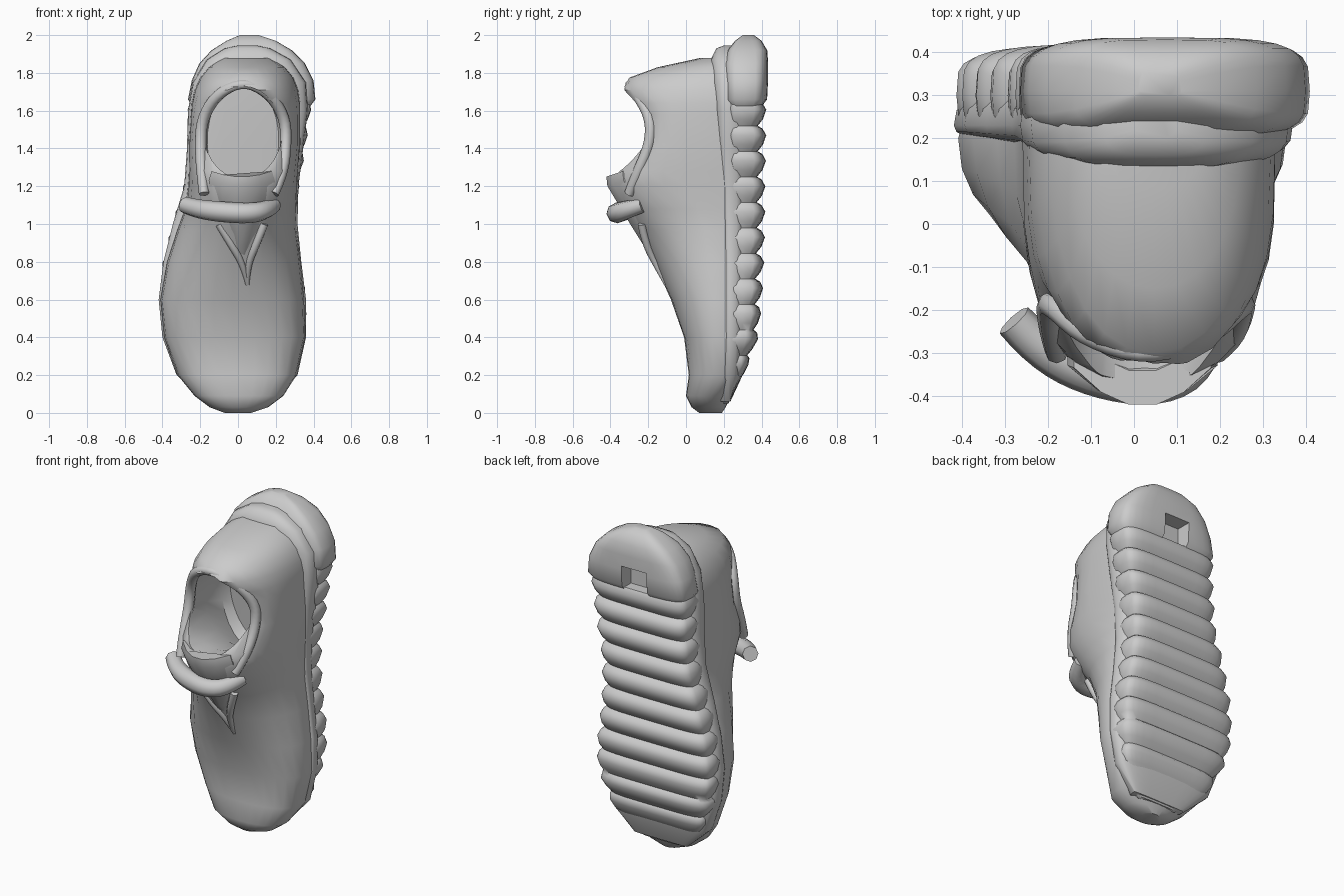
import bpy, bmesh, math

if "Cube" in bpy.data.objects:
    bpy.data.objects.remove(bpy.data.objects["Cube"])


def smooth(ob, angle):
    bpy.ops.object.select_all(action='DESELECT')
    ob.select_set(True)
    bpy.context.view_layer.objects.active = ob
    bpy.ops.object.shade_smooth_by_angle(angle=math.radians(angle))


def loft(name, rings, angle=45):
    """Skin a list of closed rings and cap both ends."""
    bm = bmesh.new()
    vs = [[bm.verts.new(p) for p in r] for r in rings]
    n = len(rings[0])
    for a, b in zip(vs, vs[1:]):
        for i in range(n):
            j = (i + 1) % n
            bm.faces.new((a[i], a[j], b[j], b[i]))
    bm.faces.new(vs[0])
    bm.faces.new(vs[-1])
    bmesh.ops.recalc_face_normals(bm, faces=bm.faces)
    me = bpy.data.meshes.new(name)
    bm.to_mesh(me)
    bm.free()
    ob = bpy.data.objects.new(name, me)
    bpy.context.collection.objects.link(ob)
    smooth(ob, angle)
    return ob


def ring(z, xl, xr, yt, yb, ym, e, n=28):
    """Superellipse slice at height z, with separate upper and lower halves."""
    pts = []
    for i in range(n):
        t = 2 * math.pi * i / n
        c, s = math.cos(t), math.sin(t)
        u = math.copysign(abs(c) ** (2 / e), c)
        v = abs(s) ** (2 / e)
        y = ym - (ym - yt) * v if s > 0 else ym + (yb - ym) * v
        pts.append(((xl + xr) / 2 + (xr - xl) / 2 * u, y, z))
    return pts


def cut(ob, cutter, angle=45):
    m = ob.modifiers.new("cut", 'BOOLEAN')
    m.operation, m.object, m.solver = 'DIFFERENCE', cutter, 'EXACT'
    bpy.context.view_layer.objects.active = ob
    bpy.ops.object.modifier_apply(modifier="cut")
    bpy.data.objects.remove(cutter)
    smooth(ob, angle)


def tube(name, pts, radius):
    """Rounded band along a smooth path; each point is x, y, z, thickness."""
    cu = bpy.data.curves.new(name, 'CURVE')
    cu.dimensions = '3D'
    cu.bevel_depth, cu.bevel_resolution, cu.use_fill_caps = radius, 2, True
    sp = cu.splines.new('NURBS')
    sp.points.add(len(pts) - 1)
    for p, q in zip(sp.points, pts):
        p.co = (*q[:3], 1)
        p.radius = q[3]
    sp.order_u, sp.use_endpoint_u, sp.resolution_u = 3, True, 4
    ob = bpy.data.objects.new(name, cu)
    bpy.context.collection.objects.link(ob)
    return ob


# Upper: slices from toe to heel (z, x left, x right, y top, y bottom, roundness)
upper = loft("upper", [ring(z, a, b, t, u, 0.2 if z > .1 else 0.13, e) for z, a, b, t, u, e in [
    (0.0, -.07, .07, .07, .19, 2), (.03, -.15, .16, .03, .21, 2.2),
    (.09, -.23, .24, .0, .24, 2.4), (.2, -.32, .31, .015, .29, 2.5),
    (.4, -.39, .355, -.01, .31, 2.4), (.6, -.41, .35, -.08, .32, 2.2),
    (.8, -.375, .33, -.17, .32, 2.0), (.97, -.32, .31, -.26, .32, 2.0),
    (1.08, -.28, .31, -.33, .32, 2.2), (1.2, -.265, .315, -.38, .32, 2.7),
    (1.28, -.26, .32, -.36, .32, 3), (1.42, -.26, .33, -.24, .32, 3.8),
    (1.58, -.25, .33, -.235, .32, 3.6), (1.64, -.245, .33, -.29, .32, 2.9),
    (1.71, -.23, .32, -.335, .32, 2.4), (1.775, -.2, .295, -.30, .32, 2.2),
    (1.83, -.155, .25, -.15, .31, 2.2), (1.88, -.08, .17, .08, .3, 2.1)]])

# Foot opening hollowed out of the upper
def oval(y, zc, rx, rz, n=28):
    return [(.025 + rx * math.cos(2 * math.pi * i / n), y,
             zc + rz * math.sin(2 * math.pi * i / n)) for i in range(n)]

cut(upper, loft("opening_cutter", [oval(-.7, 1.485, .205, .245), oval(-.25, 1.485, .205, .245),
                                   oval(-.05, 1.46, .22, .27), oval(.12, 1.42, .22, .33),
                                   oval(.2, 1.42, .15, .27)]))

# Padded collar lying along the edge of the opening
tube("collar", [(.19, -.30, 1.16, .9), (.235, -.26, 1.26, 1), (.255, -.19, 1.42, 1),
                (.25, -.185, 1.56, 1), (.17, -.26, 1.69, 1), (.03, -.31, 1.755, .8),
                (-.11, -.26, 1.69, 1), (-.19, -.185, 1.56, 1), (-.2, -.19, 1.42, 1),
                (-.19, -.26, 1.26, 1), (-.18, -.30, 1.16, .9)], .03)

# Tongue: curved plate rising into the opening
def tongue_slice(z, y, w, th):
    xs = [-1, -.6, -.2, .2, .6, 1]
    front = [(.02 + w * x, y + .09 * x * x, z + .03 * x * x) for x in xs]
    back = [(.02 + w * x, y + th + .09 * x * x, z + .03 * x * x) for x in reversed(xs)]
    return front + back

loft("tongue", [tongue_slice(.78, -.14, .05, .06), tongue_slice(.88, -.225, .09, .06),
                tongue_slice(1.0, -.30, .14, .08), tongue_slice(1.1, -.36, .17, .1),
                tongue_slice(1.2, -.42, .175, .1), tongue_slice(1.25, -.425, .16, .08)])

# Strap folded across the instep, with a loose end on the left
tube("instep_strap", [(-.28, -.225, 1.1, .9), (-.22, -.29, 1.08, 1), (-.1, -.35, 1.065, 1.1),
                      (.05, -.375, 1.055, 1.1), (.15, -.33, 1.07, 1), (.19, -.23, 1.1, .8)], .05)

# Edges of the lacing throat meeting in a V below the strap
for side in (-1, 1):
    tube("throat_edge", [(.02 + .12 * side, -.235, 1.0, 1), (.03 + .07 * side, -.215, .9, 1),
                         (.04 + .01 * side, -.155, .78, .8), (.05, -.105, .68, .5)], .022)

# Midsole band, slightly wider than the upper
loft("midsole", [ring(z, a, b, t, u, .23, 3.2) for z, a, b, t, u in [
    (.06, -.17, .19, .15, .235), (.2, -.325, .315, .17, .3), (.4, -.40, .36, .19, .32),
    (.6, -.42, .36, .19, .32), (.8, -.395, .335, .19, .33), (1.0, -.345, .315, .18, .33),
    (1.2, -.285, .32, .17, .33), (1.4, -.27, .345, .15, .33), (1.6, -.265, .37, .14, .33),
    (1.75, -.24, .36, .13, .33), (1.87, -.165, .28, .13, .33), (1.93, -.07, .17, .16, .31),
    (1.945, .0, .1, .2, .3)]])

# Ribbed tread: alternating ridges and grooves following the sole outline
outline = [(.05, -.12, .15, .225), (.2, -.3, .3, .31), (.4, -.395, .36, .385), (.6, -.42, .365, .405),
           (.8, -.40, .335, .415), (1.0, -.35, .315, .42), (1.2, -.29, .325, .42),
           (1.4, -.27, .36, .425), (1.7, -.265, .40, .425)]

def sole_at(z):
    for p, q in zip(outline, outline[1:]):
        if z <= q[0]:
            f = (z - p[0]) / (q[0] - p[0])
            return [a + (b - a) * f for a, b in zip(p[1:], q[1:])]
    return outline[-1][1:]

tread = [ring(.05, -.12, .15, .19, .225, .21, 3)]
ribs = 11
for k in range(ribs):
    z0 = .17 + k * .135
    for dz, inset in ((0, .9), (.035, .35), (.085, 0), (.12, .4)):
        a, b, y = sole_at(z0 + dz)
        depth = .05 * min(1, .4 + k * .15)
        tread.append(ring(z0 + dz, a + .03 * inset, b - .03 * inset, .21,
                          y - depth * inset, .3 if k > 1 else .25, 4.5))
loft("tread", tread, 60)

# Heel block with a square notch in its underside
heel = loft("heel_block", [ring(z, a, b, t, u, .31, 4) for z, a, b, t, u in [
    (1.62, -.24, .38, .22, .40), (1.66, -.265, .41, .2, .43), (1.76, -.245, .4, .2, .435),
    (1.85, -.205, .355, .2, .435), (1.92, -.14, .285, .22, .43), (1.97, -.06, .2, .26, .4),
    (2.0, .01, .11, .3, .36)]])
bpy.ops.mesh.primitive_cube_add(size=1, location=(.05, .42, 1.68))
notch = bpy.context.object
notch.scale = (.17, .16, .2)
cut(heel, notch)
